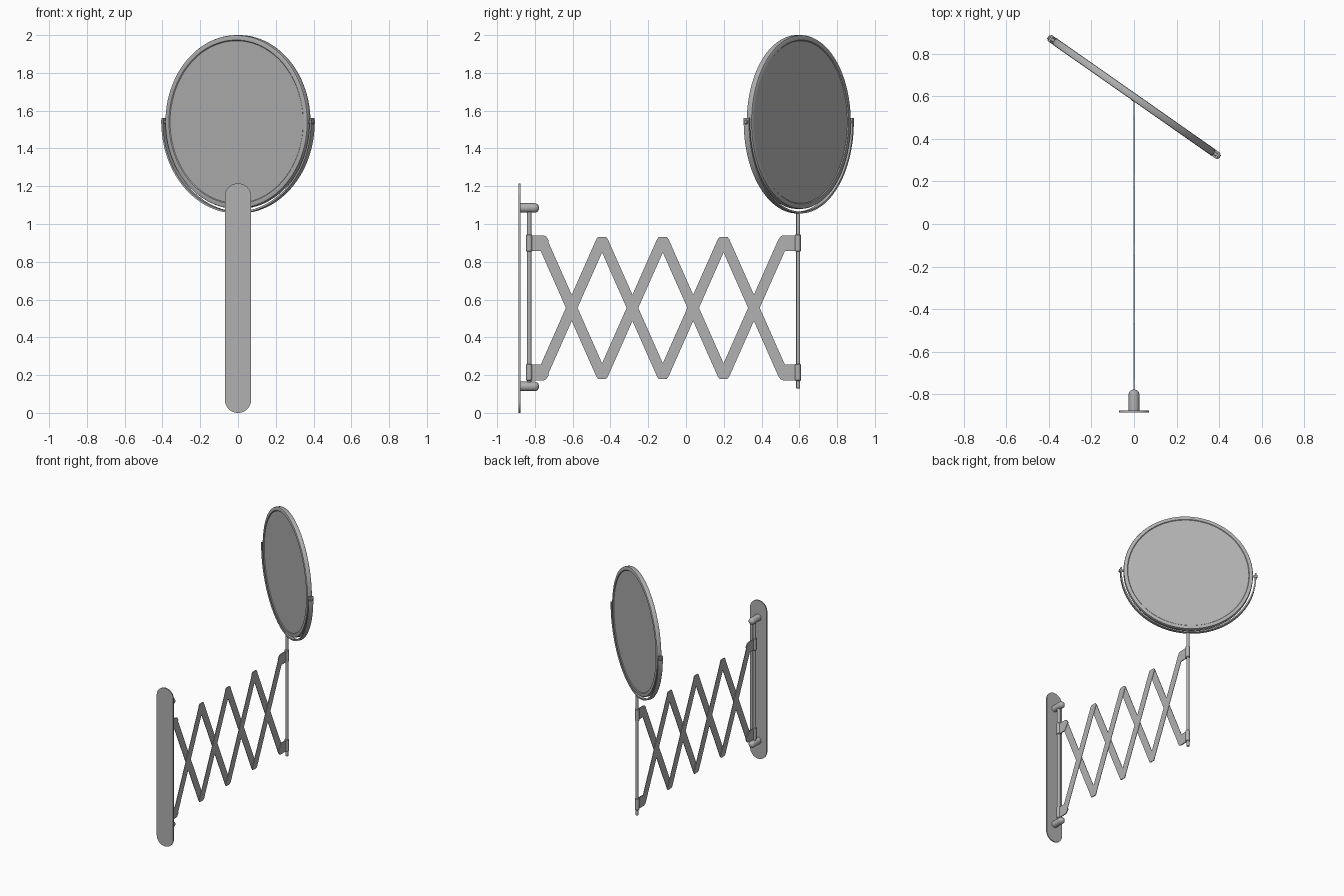
import bpy, bmesh, math
from mathutils import Matrix, Vector

if "Cube" in bpy.data.objects:
    bpy.data.objects.remove(bpy.data.objects["Cube"])

TURN = Matrix.Translation((0, 0.597, 1.54)) @ Matrix.Rotation(math.radians(-35), 4, 'Z')
ALONG_Y = Matrix.Rotation(math.radians(-90), 4, 'X')   # local z -> +y

# one mid-grey metal for every part
METAL = bpy.data.materials.new("grey_metal")
METAL.diffuse_color = (0.44, 0.44, 0.44, 1)
METAL.use_nodes = True
METAL.node_tree.nodes["Principled BSDF"].inputs["Base Color"].default_value = METAL.diffuse_color


def finish(name, bm, matrix=None, smooth=True):
    bmesh.ops.recalc_face_normals(bm, faces=bm.faces)
    if matrix:
        bm.transform(matrix)
    me = bpy.data.meshes.new(name)
    bm.to_mesh(me)
    bm.free()
    me.materials.append(METAL)
    ob = bpy.data.objects.new(name, me)
    bpy.context.collection.objects.link(ob)
    if smooth:
        bpy.ops.object.select_all(action='DESELECT')
        ob.select_set(True)
        bpy.context.view_layer.objects.active = ob
        bpy.ops.object.shade_smooth_by_angle(angle=math.radians(35))
    return ob


def lathe(name, profile, segments, matrix):
    """Spin (radius, height) points round local z."""
    bm = bmesh.new()
    vs = [bm.verts.new((r, 0, h)) for r, h in profile]
    es = [bm.edges.new(p) for p in zip(vs, vs[1:])]
    bmesh.ops.spin(bm, geom=vs + es, axis=(0, 0, 1), cent=(0, 0, 0),
                   angle=math.tau, steps=segments)
    bmesh.ops.remove_doubles(bm, verts=bm.verts, dist=1e-5)
    return finish(name, bm, matrix)


def rod(name, r, y, z0, z1, segments=20):
    c = r * 0.2
    prof = [(0, z0), (r - c, z0), (r, z0 + c), (r, z1 - c), (r - c, z1), (0, z1)]
    return lathe(name, prof, segments, Matrix.Translation((0, y, 0)))


def plate(name, pts, x, t, smooth=False):
    """Extrude a (y, z) outline to thickness t, centred on x."""
    bm = bmesh.new()
    f = bm.faces.new([bm.verts.new((x - t / 2, y, z)) for y, z in pts])
    ext = bmesh.ops.extrude_face_region(bm, geom=[f])
    bmesh.ops.translate(bm, vec=(t, 0, 0),
                        verts=[v for v in ext['geom'] if isinstance(v, bmesh.types.BMVert)])
    return finish(name, bm, None, smooth)


# wall plate with rounded ends (outline turned from the y axis to the x axis)
outline = []
for cz, start in ((1.145, 0), (0.07, math.pi)):
    for i in range(25):
        a = start + math.pi * i / 24
        outline.append((0.07 * math.cos(a), cz + 0.07 * math.sin(a)))
wall = plate("wall_plate", outline, 0, 0.009, True)
wall.data.transform(Matrix.Translation((0, -0.881, 0)) @ Matrix.Rotation(math.pi / 2, 4, 'Z'))
for i, z in enumerate((1.17, 0.06)):
    lathe(f"wall_screw_{i}", [(0, -0.0005), (0.004, 0), (0.004, 0.003), (0, 0.003)], 12,
          Matrix.Translation((0, -0.886, z)) @ ALONG_Y)

# round-nosed pegs holding the wall rod
nose = [(0.025 * math.cos(a), 0.08 + 0.022 * math.sin(a))
        for a in [math.pi / 2 * i / 6 for i in range(6)]]
for i, z in enumerate((1.085, 0.14)):
    lathe(f"wall_peg_{i}", [(0, 0), (0.025, 0)] + nose + [(0, 0.102)], 28,
          Matrix.Translation((0, -0.88, z)) @ ALONG_Y)
rod("wall_rod", 0.012, -0.83, 0.13, 1.095)
rod("mirror_post", 0.0105, 0.594, 0.13, 1.065)

# sleeves sliding on both rods
for y, side in ((-0.83, "wall"), (0.592, "post")):
    for z, level in ((0.215, "lower"), (0.9, "upper")):
        rod(f"{side}_sleeve_{level}", 0.016, y, z - 0.045, z + 0.045, 24)

# scissor arms: crossing flat bars in two layers, pinned where they cross
half = [(0.13, 0.363), (0.14, 0.376), (0.182, 0.376), (0.192, 0.36), (0.181, 0.339)]
bar = half + [(-u, -v) for u, v in half]
for i in range(4):
    yc = -0.605 + 0.3215 * i
    for s, way in ((1, "rising"), (-1, "falling")):
        plate(f"scissor_bar_{way}_{i}", [(yc + s * u, 0.556 + v) for u, v in bar],
              s * 0.0015, 0.003)
    lathe(f"scissor_pin_{i}", [(0, -0.0032), (0.004, -0.0032), (0.004, 0.0032), (0, 0.0032)],
          12, Matrix.Translation((0, yc, 0.556)) @ Matrix.Rotation(math.pi / 2, 4, 'Y'))

# tabs joining the end bars to the sleeves
tab = [(0, 0.3), (0, 0.384), (-0.065, 0.384), (-0.08, 0.378), (-0.094, 0.355), (-0.06, 0.3)]
for y, s, side in ((0.58, 1, "post"), (-0.82, -1, "wall")):
    for v, level in ((1, "upper"), (-1, "lower")):
        plate(f"{side}_tab_{level}", [(y + s * a, 0.556 + v * b) for a, b in tab], 0, 0.007)

# round mirror: framed rim with slightly recessed glass on both faces
side = [(0.43, 0.013), (0.434, 0.0175), (0.453, 0.0175), (0.458, 0.0155), (0.46, 0.011)]
rim = side + [(r, -h) for r, h in reversed(side)]
lathe("mirror_frame", rim + [rim[0]], 96, TURN @ ALONG_Y)
lathe("mirror_glass", [(0, 0.013), (0.431, 0.013), (0.431, -0.013), (0, -0.013)], 96,
      TURN @ ALONG_Y)

# half-ring yoke cradling the mirror, its ends rising just past the pivots
bm = bmesh.new()
rings = []
N = 64
over = 0.042
for i in range(N + 1):
    a = math.pi - over + (math.pi + 2 * over) * i / N
    d = Vector((math.cos(a), 0, math.sin(a)))
    w = 0.011 + 0.006 * abs(math.cos(a))
    rings.append([bm.verts.new(d * r + Vector((0, y, 0)))
                  for r, y in ((0.474, -w), (0.484, -w), (0.484, w), (0.474, w))])
for p, q in zip(rings, rings[1:]):
    for k in range(4):
        bm.faces.new((p[k], p[(k + 1) % 4], q[(k + 1) % 4], q[k]))
bm.faces.new(rings[0])
bm.faces.new(rings[-1])
finish("mirror_yoke", bm, TURN)

# pivots at the yoke ends
for s, way in ((-1, "left"), (1, "right")):
    turn = TURN @ Matrix.Rotation(s * math.pi / 2, 4, 'Y')
    lathe(f"pivot_pin_{way}", [(0, 0.45), (0.008, 0.45), (0.008, 0.478), (0.012, 0.483),
                               (0.012, 0.489), (0.009, 0.493), (0, 0.493)], 20, turn)
